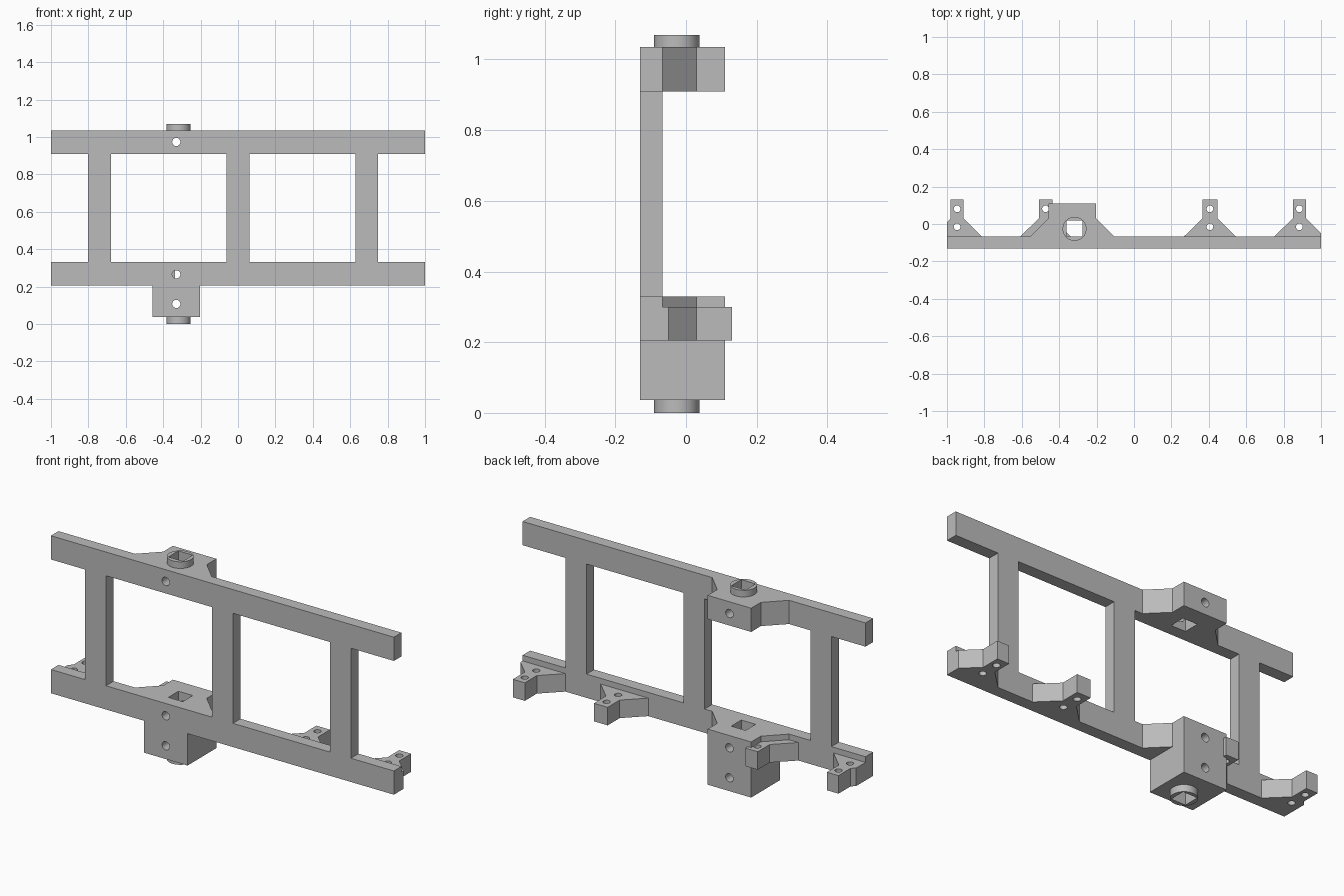
import bpy, bmesh, math
from mathutils import Matrix

if "Cube" in bpy.data.objects:
    bpy.data.objects.remove(bpy.data.objects["Cube"], do_unlink=True)

grey = bpy.data.materials.new("plain_grey")
grey.use_nodes = True
grey.diffuse_color = (0.5, 0.5, 0.5, 1)
grey.node_tree.nodes["Principled BSDF"].inputs["Base Color"].default_value = (0.5, 0.5, 0.5, 1)

FRONT, BACK = -0.13, -0.067          # depth of the flat frame
LOW, HIGH, RAIL = 0.205, 0.91, 0.125  # rail bottoms and rail height
HUB_X, BORE_X, BORE_Y = -0.33, -0.318, -0.026


def finish(name, bm):
    bmesh.ops.recalc_face_normals(bm, faces=bm.faces)
    mesh = bpy.data.meshes.new(name)
    bm.to_mesh(mesh)
    bm.free()
    mesh.materials.append(grey)
    obj = bpy.data.objects.new(name, mesh)
    bpy.context.collection.objects.link(obj)
    return obj


def prism(name, outline, z0, z1):
    bm = bmesh.new()
    face = bm.faces.new([bm.verts.new((x, y, z0)) for x, y in outline])
    top = bmesh.ops.extrude_face_region(bm, geom=[face])["geom"]
    verts = [g for g in top if isinstance(g, bmesh.types.BMVert)]
    bmesh.ops.translate(bm, verts=verts, vec=(0, 0, z1 - z0))
    return finish(name, bm)


def box(name, x0, x1, y0, y1, z0, z1):
    return prism(name, [(x0, y0), (x1, y0), (x1, y1), (x0, y1)], z0, z1)


def cylinder(name, centre, radius, depth, axis="Z", sides=32):
    bm = bmesh.new()
    turn = Matrix.Rotation(math.pi / 2, 4, "X") if axis == "Y" else Matrix()
    bmesh.ops.create_cone(bm, cap_ends=True, segments=sides, radius1=radius,
                          radius2=radius, depth=depth,
                          matrix=Matrix.Translation(centre) @ turn)
    return finish(name, bm)


def cut(obj, cutters):
    for c in cutters:
        c.hide_render = True
        c.hide_viewport = True
        mod = obj.modifiers.new("hole", "BOOLEAN")
        mod.operation, mod.solver, mod.object = "DIFFERENCE", "EXACT", c


def smooth(obj):
    bpy.ops.object.select_all(action="DESELECT")
    obj.select_set(True)
    bpy.context.view_layer.objects.active = obj
    bpy.ops.object.shade_smooth_by_angle(angle=math.radians(30))


# Cutters: square shaft bore and front-to-back screw holes
bore = box("bore_cutter", BORE_X - 0.042, BORE_X + 0.042,
           BORE_Y - 0.04, BORE_Y + 0.044, -0.1, 1.2)
screws = {z: cylinder("screw_cutter", (HUB_X, 0, z), 0.022, 1, "Y", 24)
          for z in (0.107, 0.265, 0.973)}

# Rails and posts
bottom_rail = box("bottom_rail", -1, 1, FRONT, BACK, LOW, LOW + RAIL)
top_rail = box("top_rail", -1, 1, FRONT, BACK, HIGH, HIGH + RAIL)
cut(bottom_rail, [screws[0.265]])
cut(top_rail, [screws[0.973]])
for label, x in (("right", -0.74), ("middle", 0), ("left", 0.688)):
    box(label + "_post", x - 0.061, x + 0.061, FRONT, BACK, LOW + RAIL, HIGH)


def flared(cx, half, flare, reach, shoulder=0.03):
    """Arm with sloping shoulders, clipped at the rail ends."""
    side = [(cx + half, reach), (cx + half, shoulder)]
    foot = cx + half + flare
    if foot > 1:
        drop = (1 - cx - half) / flare * (shoulder - BACK)
        side += [(1, shoulder - drop), (1, BACK)]
    else:
        side.append((foot, BACK))
    return side


def flared_outline(cx, half, flare, reach):
    left = flared(cx, half, flare, reach)
    right = [(-x, y) for x, y in flared(-cx, half, flare, reach)]
    return left + right[::-1]


# Hubs behind each rail, with the deep block under the lower one
for label, z, screw in (("lower", LOW, 0.265), ("upper", HIGH, 0.973)):
    hub = prism(label + "_hub", flared_outline(HUB_X, 0.127, 0.097, 0.11), z, z + RAIL)
    cut(hub, [bore, screws[screw]])
block = box("hub_block", HUB_X - 0.127, HUB_X + 0.127, FRONT, 0.11, 0.037, LOW)
cut(block, [bore, screws[0.107]])

# Round collars at both ends of the bore
for label, z0, z1 in (("lower", 0, 0.037), ("upper", HIGH + RAIL, 1.07)):
    collar = cylinder(label + "_collar", (BORE_X, BORE_Y, (z0 + z1) / 2),
                      0.064, z1 - z0, sides=48)
    smooth(collar)
    cut(collar, [bore])

# Rear brackets along the lower rail, each with two upright holes
brackets = (("far_right", -0.946, 0.034), ("near_right", -0.473, 0.036),
            ("near_left", 0.406, 0.04), ("far_left", 0.884, 0.035))
for label, x, half in brackets:
    arm = prism(label + "_bracket", flared_outline(x, half, 0.099, 0.13), LOW, 0.30)
    cut(arm, [cylinder("bracket_cutter", (x, y, 0.25), 0.018, 0.4, sides=24)
              for y in (0.081, -0.015)])
